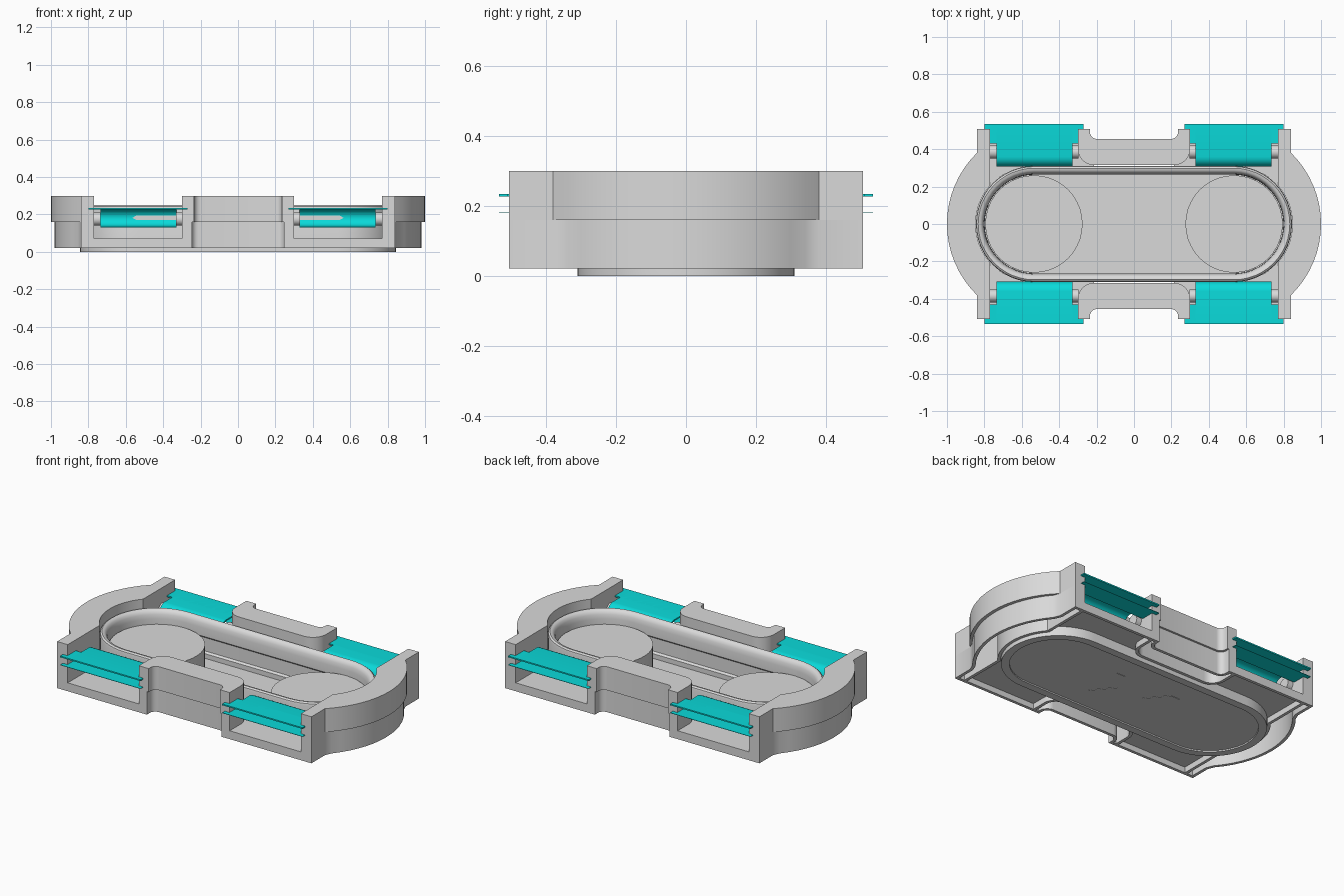
import bpy, bmesh, math
from mathutils import Vector

if "Cube" in bpy.data.objects:
    bpy.data.objects.remove(bpy.data.objects["Cube"])


def material(name, color):
    m = bpy.data.materials.new(name)
    m.use_nodes = True
    m.diffuse_color = color
    m.node_tree.nodes["Principled BSDF"].inputs["Base Color"].default_value = color
    return m


GREY = material("grey_plastic", (0.7, 0.7, 0.7, 1))
TEAL = material("turquoise", (0.003, 0.7, 0.7, 1))


def finish(bm, name, mat):
    bmesh.ops.recalc_face_normals(bm, faces=bm.faces)
    me = bpy.data.meshes.new(name)
    bm.to_mesh(me)
    bm.free()
    me.materials.append(mat)
    ob = bpy.data.objects.new(name, me)
    bpy.context.collection.objects.link(ob)
    bpy.ops.object.select_all(action='DESELECT')
    ob.select_set(True)
    bpy.context.view_layer.objects.active = ob
    bpy.ops.object.shade_smooth_by_angle()


def skin(bm, loops):
    """Join consecutive vertex loops with quads."""
    for a, b in zip(loops, loops[1:]):
        for i in range(len(a)):
            j = (i + 1) % len(a)
            bm.faces.new((a[i], a[j], b[j], b[i]))


def stack(name, levels, mat=GREY, ceiling=None):
    """Skin outlines at rising heights; with a ceiling, hollow it from below."""
    bm = bmesh.new()
    loops = [[bm.verts.new((x, y, z)) for x, y in pts] for pts, z in levels]
    skin(bm, loops)
    bottom = bm.faces.new(loops[0])
    bm.faces.new(loops[-1])
    bmesh.ops.recalc_face_normals(bm, faces=bm.faces)
    if ceiling:
        bmesh.ops.inset_region(bm, faces=[bottom], thickness=0.018, use_even_offset=True)
        new = bmesh.ops.extrude_face_region(bm, geom=[bottom])["geom"]
        for v in new:
            if isinstance(v, bmesh.types.BMVert):
                v.co.z = ceiling
        if bottom.is_valid:
            bm.faces.remove(bottom)
    finish(bm, name, mat)


def prism(name, pts, z0, z1, mat=GREY):
    stack(name, [(pts, z0), (pts, z1)], mat)


def arc(cx, cy, r, a0, a1, n):
    steps = [math.radians(a0 + (a1 - a0) * i / n) for i in range(n + 1)]
    return [(cx + r * math.cos(a), cy + r * math.sin(a)) for a in steps]


def flip(pts, sx, sy):
    return [(x * sx, y * sy) for x, y in pts]


HALF = 0.535    # centre of the round tray ends


def stadium(r, n=24):
    return arc(HALF, 0, r, -90, 90, n) + arc(-HALF, 0, r, 90, 270, n)


# Tray wall: rounded rim profile (radius, height) swept around a stadium
profile = [(0.31, 0), (0.31, 0.23), (0.307, 0.243), (0.298, 0.25),
           (0.286, 0.248), (0.276, 0.24), (0.269, 0.225), (0.265, 0.2),
           (0.265, 0.15), (0.275, 0.14), (0.275, 0.06), (0.264, 0.05), (0.264, 0)]
bm = bmesh.new()
loops = [[bm.verts.new((x, y, z)) for x, y in stadium(r)] for r, z in profile]
skin(bm, loops + loops[:1])
finish(bm, "tray_wall", GREY)

# Tray floor with chevron marks, and the two round platforms
prism("tray_floor", stadium(0.264), 0.008, 0.022)
for s in (-1, 1):
    prism("round_platform", arc(s * HALF, 0, 0.26, 0, 351, 39), 0.02, 0.17)
    chevron = [(0.06, 0), (0.16, 0.12), (0.22, 0.12), (0.12, 0),
               (0.22, -0.12), (0.16, -0.12)]
    prism("floor_chevron", flip(chevron, s, 1), 0.006, 0.027)

INNER = math.degrees(math.acos((0.77 - HALF) / 0.312))


def end_outline(inset):
    """C-shaped end block wrapping around the tray."""
    cx, r = 0.469, 0.531
    a = math.degrees(math.asin(0.38 / r))
    outer = arc(cx - inset, 0, r, -a, a, 16)
    return ([(0.77, -0.507), (0.84, -0.507), (0.84, -0.38)] + outer[1:-1]
            + [(0.84, 0.38), (0.84, 0.507), (0.77, 0.507)]
            + arc(HALF, 0, 0.312, INNER, -INNER, 16))


corner = arc(0.215, 0.40, 0.085, 0, -90, 8)


def middle_outline(inset):
    """Side block with small horns outside and rounded inner corners."""
    half = ([(0, 0.455 - inset)] + arc(0.2 + inset, 0.49 - inset, 0.035, -90, 0, 6)
            + [(0.235 + inset, 0.507), (0.30, 0.507)] + corner)
    return half + [(-x, y) for x, y in reversed(half[1:])]


def block(name, outline, inset, sx, sy):
    """Hollow body shell, slimmer below a seam part way up."""
    lower, upper = flip(outline(inset), sx, sy), flip(outline(0), sx, sy)
    stack(name, [(lower, 0.022), (lower, 0.16), (upper, 0.16), (upper, 0.30)], GREY, 0.28)


for s in (-1, 1):
    block("end_block", end_outline, 0.02, s, 1)
    block("middle_block", middle_outline, 0.012, 1, s)


def clip_fold(sx, sy):
    """Folded sheet: flat top, round fold beside the tray, short lower leaf."""
    bend = arc(0.36, 0.1825, 0.0525, 90, 270, 12)
    thin = arc(0.36, 0.1825, 0.0445, 270, 90, 12)
    section = ([(0.535, 0.235)] + bend + [(0.40, 0.13), (0.40, 0.138)]
               + thin + [(0.535, 0.227)])
    bm = bmesh.new()
    ends = [[bm.verts.new((x * sx, y * sy, z)) for y, z in section] for x in (0.33, 0.735)]
    skin(bm, ends)
    for loop in ends:
        bm.faces.new(loop)
    finish(bm, "clip_fold", TEAL)


def pin(x, y, z, radius, length):
    bm = bmesh.new()
    bmesh.ops.create_cone(bm, cap_ends=True, segments=20, radius1=radius,
                          radius2=radius, depth=length)
    for v in bm.verts:
        v.co = Vector((v.co.z + x, v.co.y + y, v.co.x + z))
    finish(bm, "clip_pin", GREY)


def slot_plate(sx, sy):
    """Thin pointed plate standing in the fold of the clip."""
    shape = [(0.33, 0.168), (0.54, 0.168), (0.565, 0.182), (0.54, 0.196), (0.33, 0.196)]
    bm = bmesh.new()
    sides = [[bm.verts.new((x * sx, y * sy, z)) for x, z in shape] for y in (0.315, 0.317)]
    skin(bm, sides)
    for loop in sides:
        bm.faces.new(loop)
    finish(bm, "clip_slot", GREY)


# Four side bays: raised floor with a front lip, a folded clip and its pins
bay = ([(0.30, 0.507)] + corner + [(0.215, 0.31)]
       + arc(HALF, 0, 0.31, 90, INNER, 8) + [(0.77, 0.507)])
lip = [(0.30, 0.489), (0.77, 0.489), (0.77, 0.507), (0.30, 0.507)]
wide = [(0.30, 0.43), (0.30, 0.509), (0.27, 0.509), (0.27, 0.535),
        (0.80, 0.535), (0.80, 0.509), (0.77, 0.509), (0.77, 0.43)]
for sx in (-1, 1):
    for sy in (-1, 1):
        prism("bay_floor", flip(bay, sx, sy), 0.056, 0.072)
        prism("bay_lip", flip(lip, sx, sy), 0.022, 0.056)
        clip_fold(sx, sy)
        prism("clip_tab", flip(wide, sx, sy), 0.227, 0.235, TEAL)
        prism("clip_lower_tab", flip(wide, sx, sy), 0.18, 0.182, TEAL)
        slot_plate(sx, sy)
        for x in (0.315, 0.753):
            pin(x * sx, 0.385 * sy, 0.175, 0.035, 0.035)
